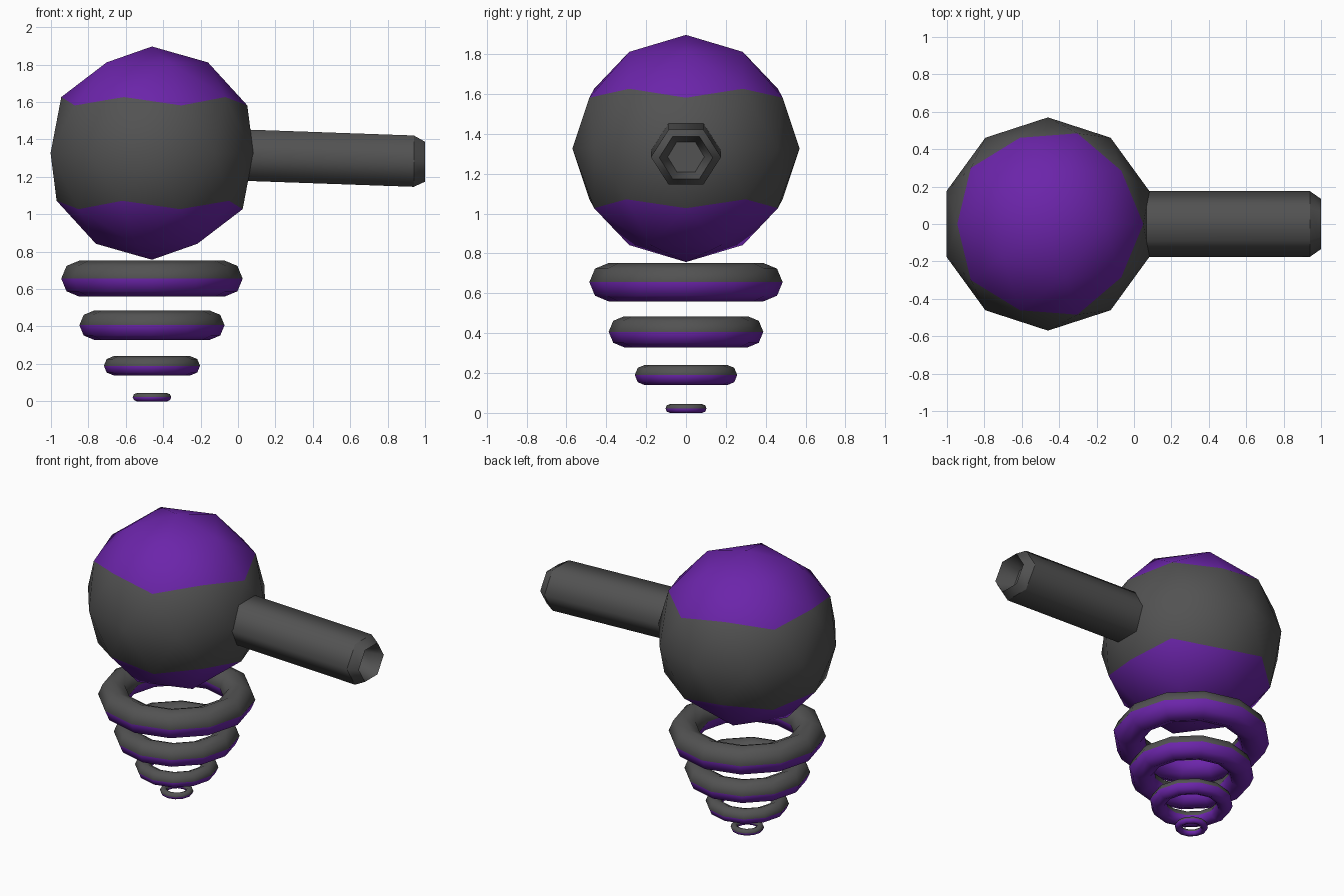
import bpy, bmesh, math
from mathutils import Vector

if "Cube" in bpy.data.objects:
    bpy.data.objects.remove(bpy.data.objects["Cube"])


def material(name, rgb):
    m = bpy.data.materials.new(name)
    m.use_nodes = True
    m.diffuse_color = (*rgb, 1)
    m.node_tree.nodes["Principled BSDF"].inputs["Base Color"].default_value = (*rgb, 1)
    return m


GREY = material("dark grey", (0.085, 0.085, 0.085))
PURPLE = material("purple", (0.148, 0.018, 0.402))
AXIS_X = -0.46          # vertical axis shared by head and rings


def finish(bm, name, location, is_purple, smooth=lambda f: True):
    """Turn a bmesh into an object, colouring faces by a rule."""
    for f in bm.faces:
        f.material_index = int(is_purple(f))
        f.smooth = smooth(f)
    me = bpy.data.meshes.new(name)
    bm.to_mesh(me)
    bm.free()
    me.materials.append(GREY)
    me.materials.append(PURPLE)
    ob = bpy.data.objects.new(name, me)
    ob.location = location
    bpy.context.collection.objects.link(ob)
    return ob


# Head: faceted ball with purple caps above and below a grey band
R = 0.57
bm = bmesh.new()
bmesh.ops.create_icosphere(bm, subdivisions=2, radius=R)
finish(bm, "head", (AXIS_X, 0, 1.327),
       lambda f: abs(f.calc_center_median().z) > 0.45 * R)


# Hover rings: tori, grey on top and purple below
def ring(name, z, major, minor, n=12, m=8):
    bm = bmesh.new()
    loops = []
    for i in range(n):
        a = math.tau * i / n
        loops.append([])
        for j in range(m):
            b = math.tau * j / m
            r = major + minor * math.cos(b)
            loops[-1].append(bm.verts.new((r * math.cos(a), r * math.sin(a), minor * math.sin(b))))
    for i in range(n):
        p, q = loops[i], loops[(i + 1) % n]
        for j in range(m):
            k = (j + 1) % m
            bm.faces.new((p[j], q[j], q[k], p[k]))
    bm.normal_update()
    finish(bm, name, (AXIS_X, 0, z), lambda f: f.calc_center_median().z < 0)


ring("ring_large", 0.656, 0.389, 0.096)
ring("ring_medium", 0.407, 0.310, 0.078)
ring("ring_small", 0.190, 0.206, 0.051)
ring("ring_tiny", 0.022, 0.081, 0.022)

# Barrel: six-sided tube with a chamfered muzzle and a recessed bore
# each station: x, centre z, half width in y, flattening in z
stations = [(-0.05, 1.319, 0.176, 0.9), (0.94, 1.284, 0.176, 0.9),
            (1.00, 1.281, 0.134, 0.92), (0.88, 1.285, 0.092, 0.95)]
bm = bmesh.new()
loops = []
for x, z, r, flat in stations:
    loops.append([bm.verts.new((x, r * math.cos(math.tau * i / 6),
                                z + r * flat * math.sin(math.tau * i / 6))) for i in range(6)])
for p, q in zip(loops, loops[1:]):
    for i in range(6):
        k = (i + 1) % 6
        bm.faces.new((p[i], p[k], q[k], q[i]))
bm.faces.new(loops[0])
bm.faces.new(loops[-1])
bmesh.ops.recalc_face_normals(bm, faces=bm.faces)
# keep the muzzle edges crisp
for e in bm.edges:
    if abs(e.verts[0].co.x - e.verts[1].co.x) < 0.001:
        e.smooth = False
finish(bm, "barrel", (0, 0, 0), lambda f: False, lambda f: len(f.verts) == 4)
